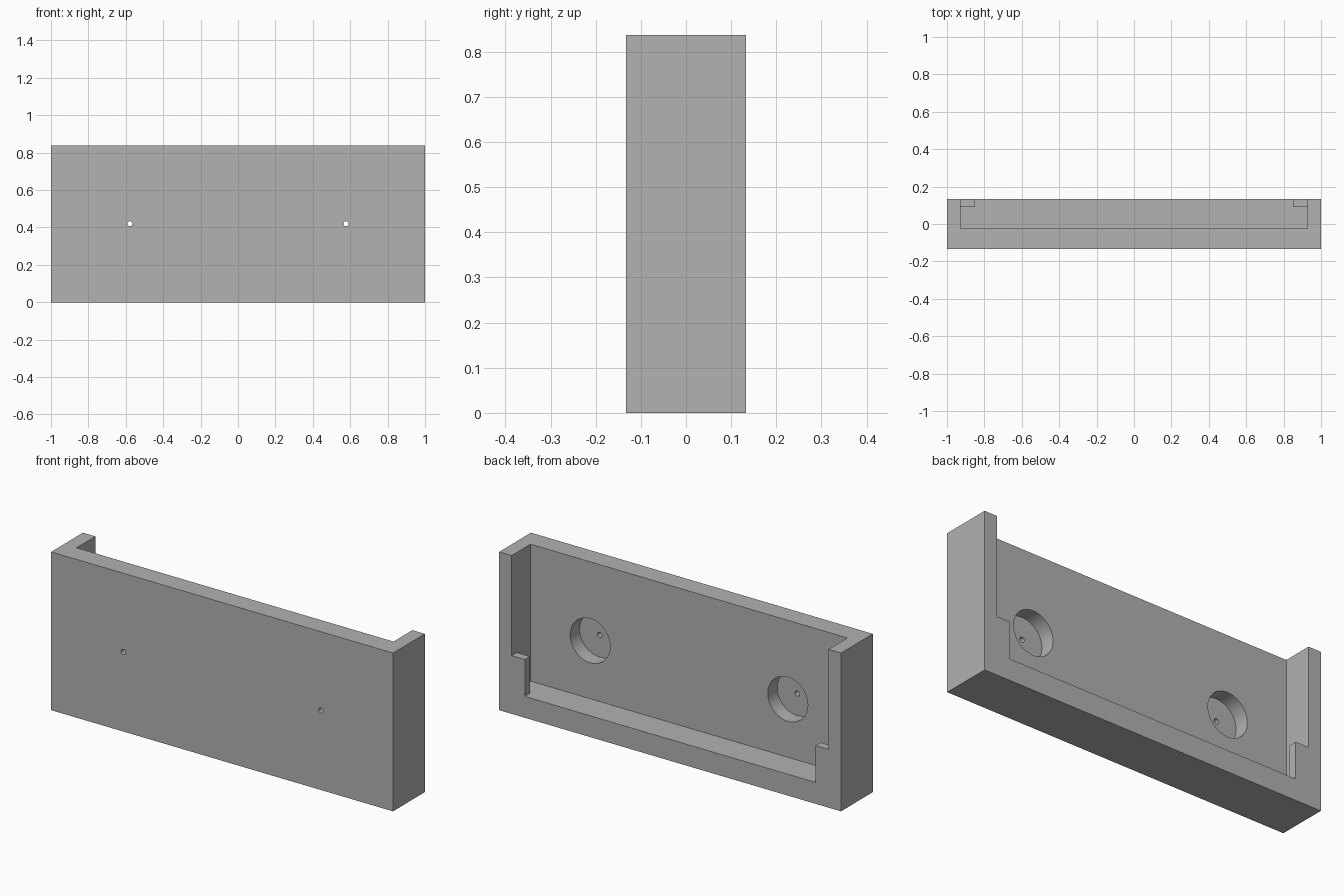
import bpy
import math

cube = bpy.data.objects.get("Cube")
if cube:
    bpy.data.objects.remove(cube, do_unlink=True)

# Overall sizes
HALF_X, HALF_Y, HEIGHT = 1.0, 0.133, 0.837
INNER_X, PANEL_Y, FLOOR_Z = 0.927, -0.025, 0.113
LIP_X, LIP_Y, LIP_Z = 0.85, 0.09, 0.308
HOLE_X, HOLE_Z = 0.578, 0.42
POCKET_Y = -0.104

grey = bpy.data.materials.new("plain grey")
grey.use_nodes = True
grey.diffuse_color = (0.445, 0.445, 0.445, 1)
grey.node_tree.nodes["Principled BSDF"].inputs["Base Color"].default_value = grey.diffuse_color


def finish(name):
    obj = bpy.context.object
    obj.name = name
    obj.data.materials.append(grey)
    bpy.ops.object.transform_apply(location=True, rotation=True, scale=True)
    return obj


def box(name, low, high):
    center = [(a + b) / 2 for a, b in zip(low, high)]
    bpy.ops.mesh.primitive_cube_add(size=1, location=center)
    bpy.context.object.scale = [b - a for a, b in zip(low, high)]
    return finish(name)


def rod(name, x, y0, y1, radius, sides):
    bpy.ops.mesh.primitive_cylinder_add(
        vertices=sides, radius=radius, depth=y1 - y0,
        location=(x, (y0 + y1) / 2, HOLE_Z), rotation=(math.pi / 2, 0, 0))
    return finish(name)


def combine(target, tool, operation):
    tool.hide_render = True
    mod = target.modifiers.new(tool.name, 'BOOLEAN')
    mod.operation, mod.solver, mod.object = operation, 'EXACT', tool
    bpy.ops.object.select_all(action='DESELECT')
    bpy.context.view_layer.objects.active = target
    target.select_set(True)
    bpy.ops.object.modifier_apply(modifier=mod.name)
    bpy.data.objects.remove(tool, do_unlink=True)


# Solid block, hollowed from the back and open at the top
holder = box("wall_holder", (-HALF_X, -HALF_Y, 0), (HALF_X, HALF_Y, HEIGHT))
cavity = box("cavity_cutter", (-INNER_X, PANEL_Y, FLOOR_Z), (INNER_X, 0.3, 1))
combine(holder, cavity, 'DIFFERENCE')

for side in (-1, 1):
    # Short retaining lip in each lower back corner, rooted in the wall and floor
    xs = sorted((side * LIP_X, side * (INNER_X + 0.03)))
    lip = box("corner_lip", (xs[0], LIP_Y, FLOOR_Z - 0.03), (xs[1], HALF_Y, LIP_Z))
    combine(holder, lip, 'UNION')
    # Round pocket with a small hole through to the front
    x = side * HOLE_X
    combine(holder, rod("pocket_cutter", x, POCKET_Y, 0.05, 0.117, 64), 'DIFFERENCE')
    combine(holder, rod("screw_hole_cutter", x, -0.2, -0.06, 0.0135, 32), 'DIFFERENCE')

bpy.ops.object.shade_smooth_by_angle(angle=math.radians(30))
